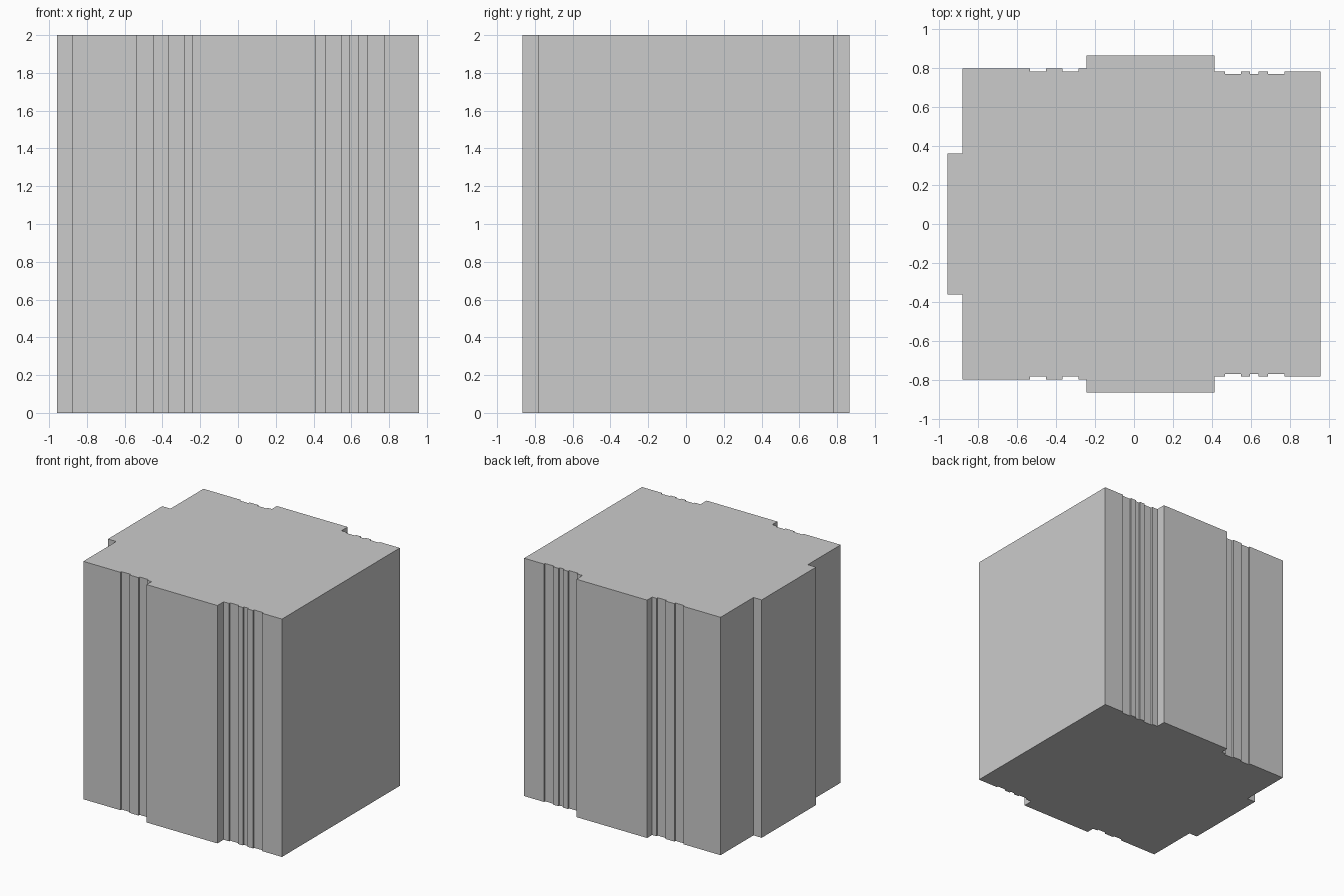
import bpy
import bmesh

if "Cube" in bpy.data.objects:
    bpy.data.objects.remove(bpy.data.objects["Cube"])

HEIGHT = 2.0

# Back side steps, left to right: (x where the step ends, y depth of the step)
START_X = -0.88
STEPS = [
    (-0.534, 0.798), (-0.451, 0.783), (-0.366, 0.798), (-0.285, 0.783), (-0.244, 0.798),
    (0.414, 0.865),                                     # broad central pier
    (0.466, 0.783), (0.548, 0.769), (0.594, 0.783), (0.638, 0.769),
    (0.688, 0.783), (0.772, 0.769), (0.957, 0.783),
]

# Half outline: left projection, then the stepped wall
half = [(-0.957, 0.361), (START_X, 0.361)]
x = START_X
for end_x, y in STEPS:
    half += [(x, y), (end_x, y)]
    x = end_x

# Mirror to the front side for the full outline
outline = half + [(px, -py) for px, py in reversed(half)]

# Extrude the outline into the block
bm = bmesh.new()
base = bm.faces.new([bm.verts.new((px, py, 0)) for px, py in outline])
top = bmesh.ops.extrude_face_region(bm, geom=[base], use_keep_orig=True)
bmesh.ops.translate(bm, vec=(0, 0, HEIGHT),
                    verts=[g for g in top["geom"] if isinstance(g, bmesh.types.BMVert)])
bmesh.ops.recalc_face_normals(bm, faces=bm.faces)

mesh = bpy.data.meshes.new("stepped_block")
bm.to_mesh(mesh)
bm.free()
bpy.context.collection.objects.link(bpy.data.objects.new("stepped_block", mesh))
